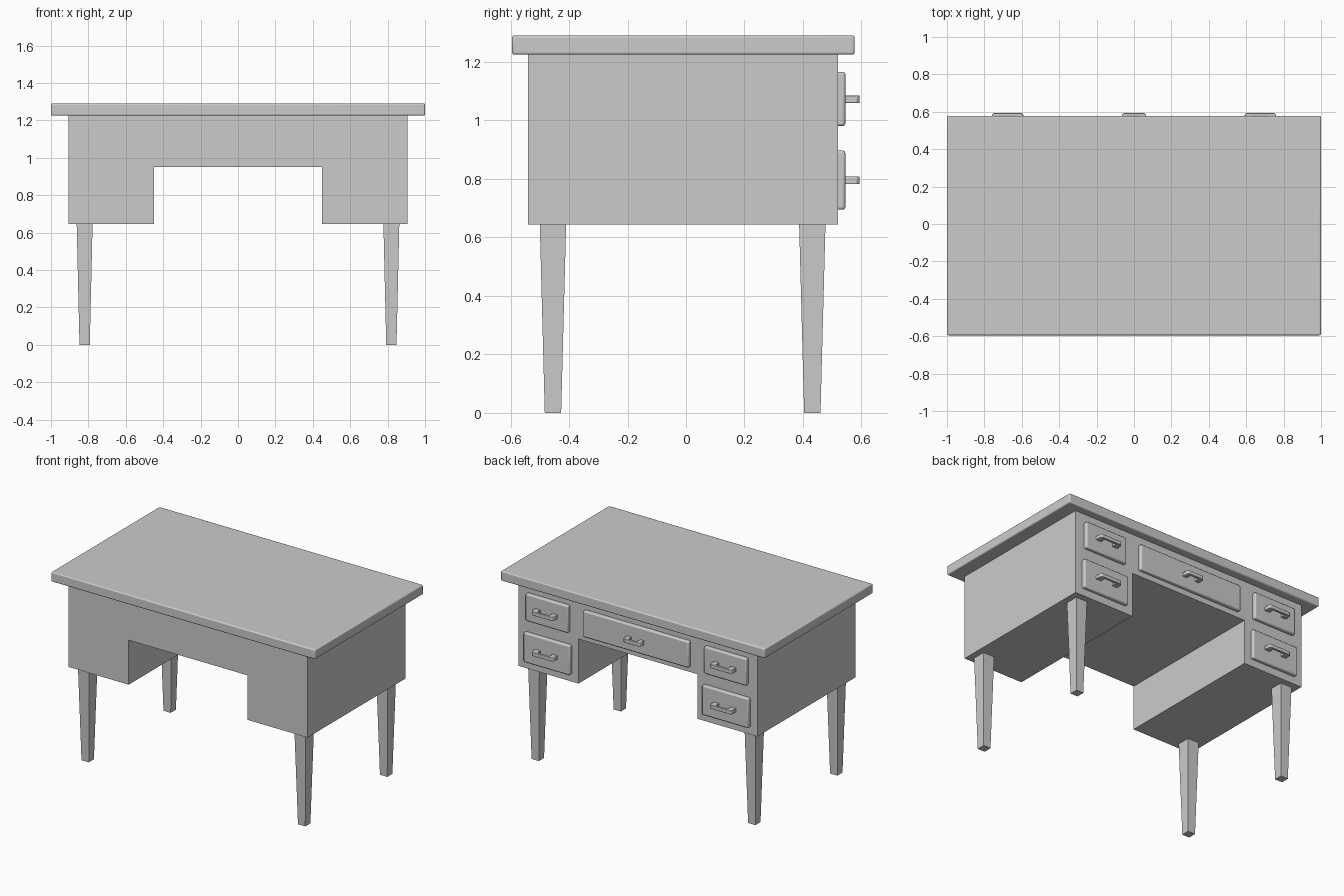
import bpy, bmesh, math

if "Cube" in bpy.data.objects:
    bpy.data.objects.remove(bpy.data.objects["Cube"])


def finish(name, bm, bevel=0.0, segments=3):
    bmesh.ops.recalc_face_normals(bm, faces=bm.faces[:])
    mesh = bpy.data.meshes.new(name)
    bm.to_mesh(mesh)
    bm.free()
    ob = bpy.data.objects.new(name, mesh)
    bpy.context.collection.objects.link(ob)
    if bevel:
        mod = ob.modifiers.new("soft_edges", 'BEVEL')
        mod.width, mod.segments = bevel, segments
        mod.limit_method, mod.angle_limit = 'ANGLE', math.radians(30)
        bpy.ops.object.select_all(action='DESELECT')
        ob.select_set(True)
        bpy.context.view_layer.objects.active = ob
        bpy.ops.object.shade_smooth_by_angle(angle=math.radians(35))
    return ob


def prism(name, profile, vec, bevel=0.0, segments=3):
    """Extrude a closed profile of 3D points along vec."""
    bm = bmesh.new()
    face = bm.faces.new([bm.verts.new(p) for p in profile])
    ext = bmesh.ops.extrude_face_region(bm, geom=[face])
    bmesh.ops.translate(bm, vec=vec, verts=[g for g in ext['geom'] if isinstance(g, bmesh.types.BMVert)])
    return finish(name, bm, bevel, segments)


def box(name, x0, x1, y0, y1, z0, z1, bevel=0.0):
    pts = [(x0, y0, z0), (x1, y0, z0), (x1, y1, z0), (x0, y1, z0)]
    return prism(name, pts, (0, 0, z1 - z0), bevel)


def leg(name, x, y):
    bm = bmesh.new()
    bmesh.ops.create_cube(bm, size=1)
    for v in bm.verts:
        top = v.co.z > 0
        wx, wy = (0.085, 0.09) if top else (0.055, 0.056)
        v.co = (x + math.copysign(wx / 2, v.co.x), y + math.copysign(wy / 2, v.co.y), 0.645 if top else 0)
    return finish(name, bm)


def handle(name, x, z, half, slot):
    # bracket-shaped pull with clipped outer corners
    y0, y1 = 0.54, 0.594
    pts = [(-half, y0), (-half, y1 - 0.01), (-half + 0.01, y1), (half - 0.01, y1), (half, y1 - 0.01), (half, y0),
           (slot, y0), (slot, y1 - 0.017), (-slot, y1 - 0.017), (-slot, y0)]
    return prism(name, [(x + px, py, z - 0.013) for px, py in pts], (0, 0, 0.026), 0.003, 2)


# desktop
box("desktop", -1, 1, -0.595, 0.577, 1.225, 1.291, 0.008)

# body with knee opening running through it
body = [(-0.905, 0.645), (-0.45, 0.645), (-0.45, 0.95), (0.45, 0.95),
        (0.45, 0.645), (0.905, 0.645), (0.905, 1.225), (-0.905, 1.225)]
prism("desk_body", [(x, -0.54, z) for x, z in body], (0, 1.06, 0))

# tapered legs
for sx, side in ((-1, "left"), (1, "right")):
    leg(f"front_leg_{side}", sx * 0.82, -0.455)
    leg(f"back_leg_{side}", sx * 0.82, 0.432)

# drawers and pulls
drawers = [("centre_drawer", 0, 0.40, 0.987, 1.166, 1.073, 0.065, 0.033)]
for sx, side in ((-1, "left"), (1, "right")):
    drawers.append((f"upper_drawer_{side}", sx * 0.676, 0.161, 0.981, 1.166, 1.073, 0.084, 0.045))
    drawers.append((f"lower_drawer_{side}", sx * 0.676, 0.176, 0.695, 0.897, 0.795, 0.084, 0.045))
for name, x, w, z0, z1, hz, half, slot in drawers:
    box(name, x - w, x + w, 0.51, 0.545, z0, z1, 0.009)
    handle(name + "_handle", x, hz, half, slot)
